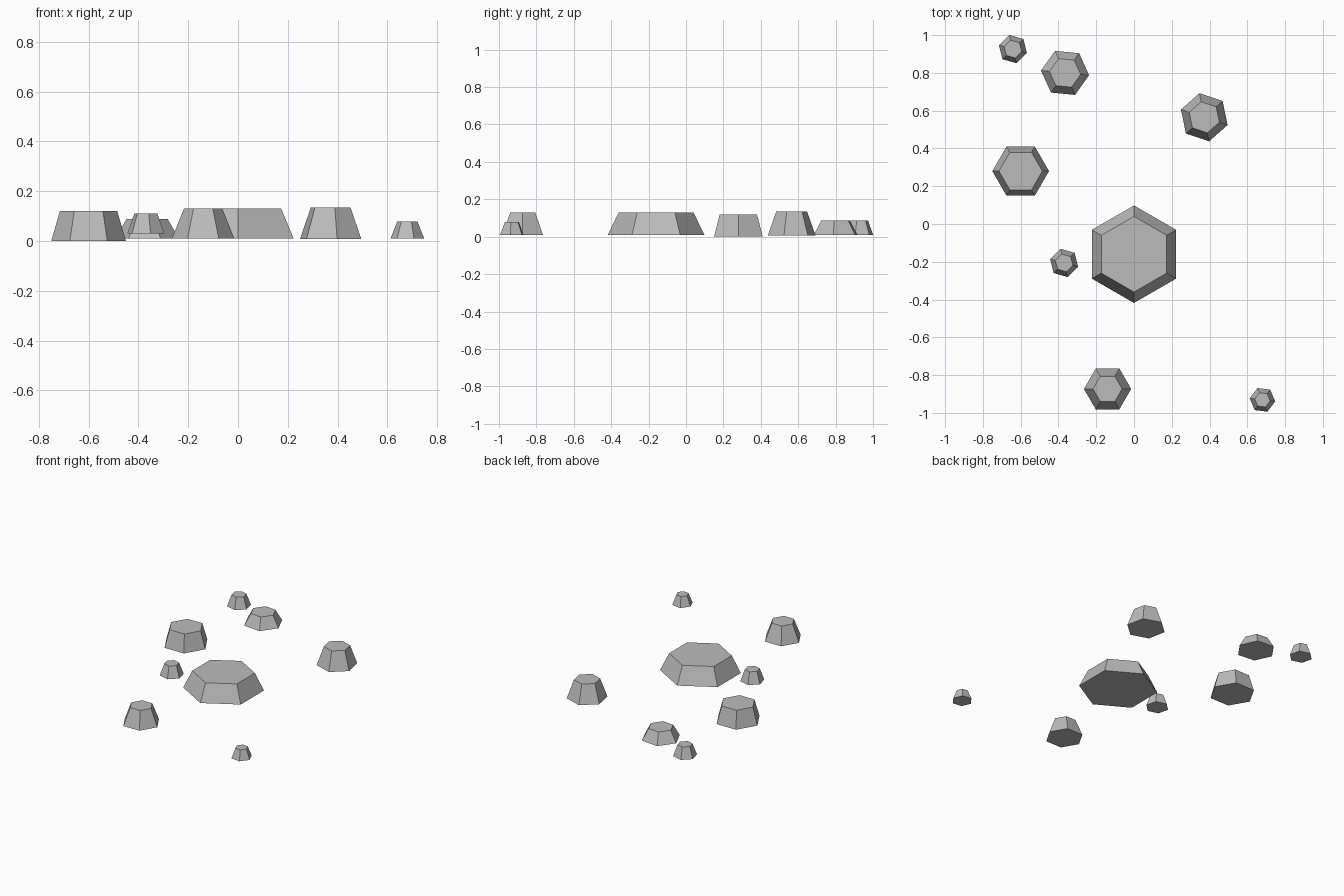
import bpy, math

if "Cube" in bpy.data.objects:
    bpy.data.objects.remove(bpy.data.objects["Cube"])

# single grey stone colour
stone = bpy.data.materials.new("stone_grey")
stone.diffuse_color = (0.5, 0.5, 0.5, 1)
stone.use_nodes = True
stone.node_tree.nodes["Principled BSDF"].inputs["Base Color"].default_value = stone.diffuse_color


def rock(name, x, y, r_base, r_top, z0, z1, turn):
    """Six-sided tapered stone; turn is the angle of one corner from +x."""
    bpy.ops.mesh.primitive_cone_add(
        vertices=6, radius1=r_base, radius2=r_top, depth=z1 - z0,
        location=(x, y, (z0 + z1) / 2),
        rotation=(0, 0, math.radians(turn + 30)))  # cone starts with a corner on +y
    ob = bpy.context.object
    ob.name = name
    ob.data.materials.append(stone)


# name, x, y, base radius, top radius, bottom, top, turn
rocks = [
    ("large_rock", 0.0, -0.16, 0.258, 0.20, 0.01, 0.13, 30),
    ("left_rock", -0.60, 0.28, 0.15, 0.115, 0.0, 0.12, 0),
    ("back_rock", -0.365, 0.80, 0.128, 0.083, 0.01, 0.088, -5.5),
    ("right_rock", 0.372, 0.565, 0.13, 0.084, 0.007, 0.135, -18.5),
    ("front_rock", -0.14, -0.873, 0.125, 0.077, 0.01, 0.13, 0),
    ("front_pebble", 0.68, -0.931, 0.068, 0.041, 0.01, 0.078, -7),
    ("middle_pebble", -0.37, -0.206, 0.077, 0.048, 0.03, 0.11, -16),
    ("back_pebble", -0.641, 0.926, 0.077, 0.048, 0.01, 0.088, -16),
]
for r in rocks:
    rock(*r)
